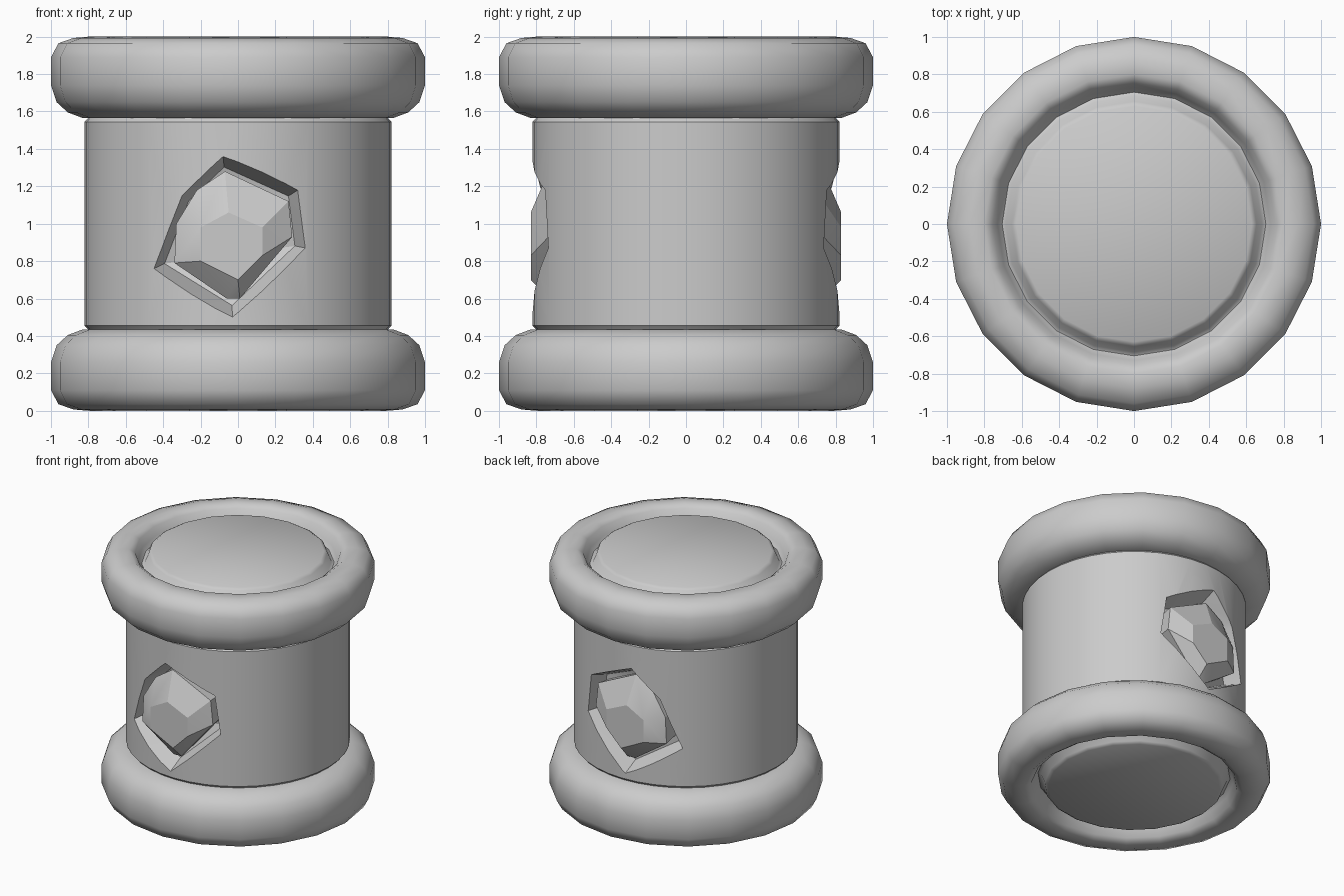
import bpy, bmesh
from math import sin, cos, tau, sqrt, radians

if "Cube" in bpy.data.objects:
    bpy.data.objects.remove(bpy.data.objects["Cube"])

BODY_R = 0.82


def finish(name, bm, angle=35):
    bmesh.ops.recalc_face_normals(bm, faces=bm.faces[:])
    mesh = bpy.data.meshes.new(name)
    bm.to_mesh(mesh)
    bm.free()
    ob = bpy.data.objects.new(name, mesh)
    bpy.context.collection.objects.link(ob)
    smooth(ob, angle)
    return ob


def smooth(ob, angle):
    bpy.ops.object.select_all(action='DESELECT')
    ob.select_set(True)
    bpy.context.view_layer.objects.active = ob
    bpy.ops.object.shade_smooth_by_angle(angle=radians(angle))


def bridge(bm, a, b):
    n = len(a)
    for i in range(n):
        j = (i + 1) % n
        bm.faces.new((a[i], a[j], b[j], b[i]))


def lathe(name, profile, seg, angle=35):
    """Revolve (radius, z) points around z and cap both ends."""
    bm = bmesh.new()
    rings = [[bm.verts.new((r * cos(tau * i / seg), r * sin(tau * i / seg), z))
              for i in range(seg)] for r, z in profile]
    for a, b in zip(rings, rings[1:]):
        bridge(bm, a, b)
    bm.faces.new(rings[0])
    bm.faces.new(rings[-1])
    return finish(name, bm, angle)


# Thick end rings, each with a groove around a flat inset disc
rim = [(0.63, 1.975), (0.655, 1.96), (0.685, 1.89), (0.705, 1.88), (0.73, 1.91),
       (0.755, 1.97), (0.80, 2.0), (0.88, 1.993), (0.96, 1.965), (1.0, 1.89),
       (1.0, 1.74), (0.97, 1.65), (0.91, 1.595), (0.83, 1.565), (0.75, 1.565)]
lathe("top_ring", rim, 20, 50)
lathe("bottom_ring", [(r, 2 - z) for r, z in rim], 20, 50)

# Drum body
body = lathe("body", [(0.79, 0.42), (0.805, 0.44), (BODY_R, 0.455), (BODY_R, 1.545),
                      (0.805, 1.56), (0.79, 1.58)], 40)

# Socket outline and gem outlines as (x, z) seen from the front
socket = [(-0.08, 1.36), (0.32, 1.18), (0.36, 0.87), (-0.03, 0.50), (-0.45, 0.76), (-0.30, 1.15)]
girdle = [(-0.07, 1.28), (0.27, 1.12), (0.29, 0.93), (0.01, 0.60), (-0.06, 0.60),
          (-0.34, 0.79), (-0.33, 1.0), (-0.22, 1.18)]
table = [(-0.05, 1.06), (0.13, 0.98), (0.13, 0.83), (0.0, 0.70), (-0.20, 0.80), (-0.20, 0.98)]
CX, CZ = -0.04, 0.95


def scaled(x, z, s):
    return CX + (x - CX) * s, CZ + (z - CZ) * s


def make_cutter(side):
    bm = bmesh.new()
    rings = []
    for s, depth in ((0.86, -0.13), (1.07, 0.065), (1.07, None)):
        ring = []
        for x, z in socket:
            px, pz = scaled(x, z, s)
            y = 1.1 if depth is None else sqrt(BODY_R ** 2 - x * x) + depth
            ring.append(bm.verts.new((px, side * y, pz)))
        rings.append(ring)
    bridge(bm, rings[0], rings[1])
    bridge(bm, rings[1], rings[2])
    bm.faces.new(rings[0])
    bm.faces.new(rings[2])
    bmesh.ops.triangulate(bm, faces=bm.faces[:])
    ob = finish("socket_cutter", bm)
    ob.hide_render = True
    return ob


def make_gem(name, side):
    bm = bmesh.new()
    for x, z in table:
        bm.verts.new((x, side * 0.83, z))
    for x, z in girdle:
        bm.verts.new((x, side * 0.735, z))
        px, pz = scaled(x, z, 0.92)
        bm.verts.new((px, side * 0.56, pz))
    bmesh.ops.convex_hull(bm, input=bm.verts[:])
    bmesh.ops.dissolve_limit(bm, angle_limit=radians(2), verts=bm.verts[:], edges=bm.edges[:])
    return finish(name, bm, 20)


# Carved sockets with gems, mirrored front to back
for name, side in (("front_gem", -1), ("back_gem", 1)):
    cutter = make_cutter(side)
    mod = body.modifiers.new("socket", 'BOOLEAN')
    mod.operation = 'DIFFERENCE'
    mod.solver = 'EXACT'
    mod.object = cutter
    bpy.context.view_layer.objects.active = body
    bpy.ops.object.modifier_apply(modifier=mod.name)
    bpy.data.objects.remove(cutter)
    make_gem(name, side)
smooth(body, 25)
